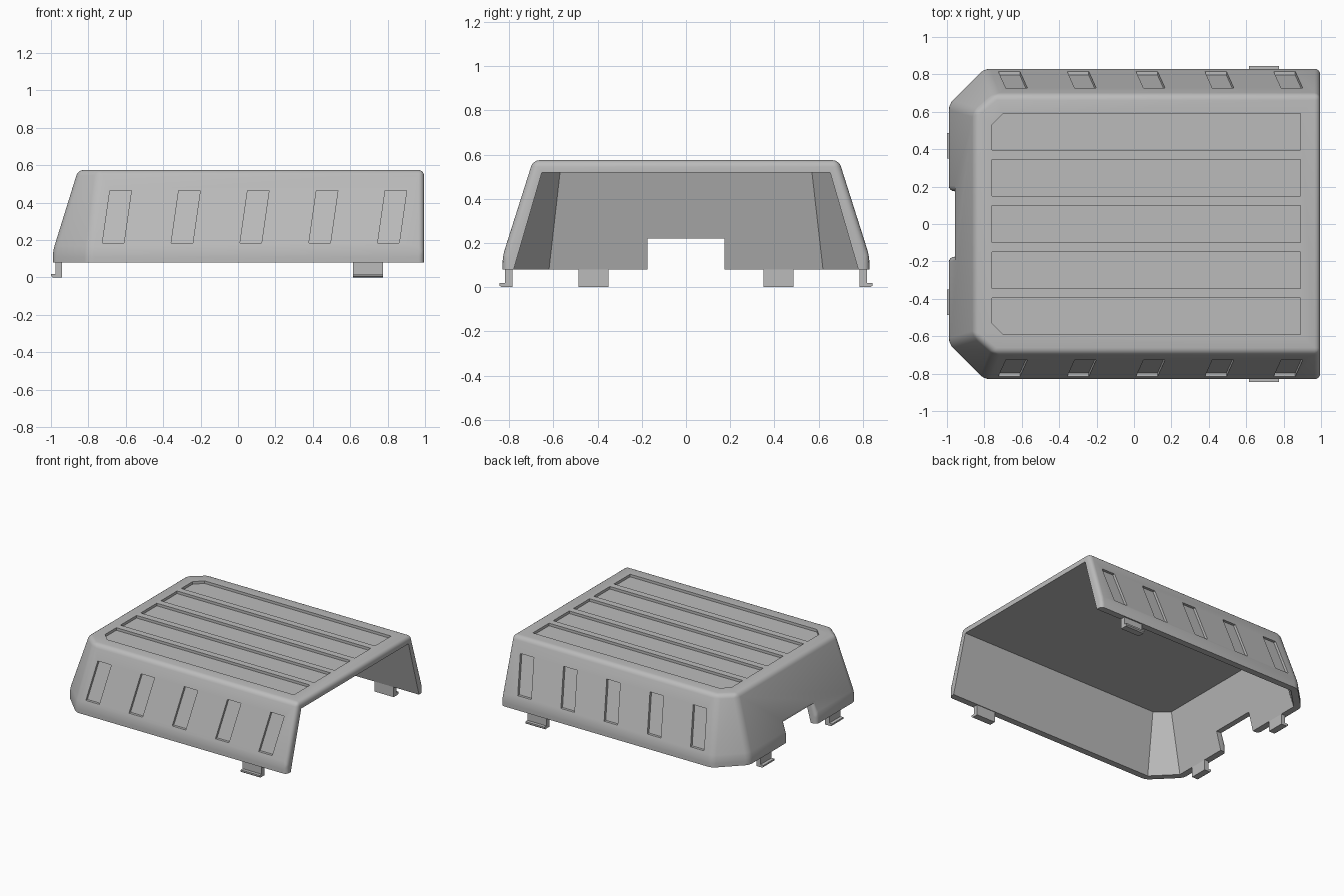
import bpy, bmesh, math
from mathutils import Vector

cube = bpy.data.objects.get("Cube")
if cube:
    bpy.data.objects.remove(cube)

grey = bpy.data.materials.new("plain grey")
grey.use_nodes = True
colour = (0.5, 0.5, 0.5, 1)
grey.diffuse_color = colour
grey.node_tree.nodes["Principled BSDF"].inputs["Base Color"].default_value = colour


def loft(bm, rings):
    """Closed solid through rings with equal point counts."""
    loops = [[bm.verts.new(p) for p in ring] for ring in rings]
    faces = [bm.faces.new(loops[0]), bm.faces.new(loops[-1])]
    n = len(loops[0])
    for a, b in zip(loops, loops[1:]):
        for i in range(n):
            j = (i + 1) % n
            faces.append(bm.faces.new((a[i], a[j], b[j], b[i])))
    bmesh.ops.recalc_face_normals(bm, faces=faces)


def make(name, solids):
    bm = bmesh.new()
    for rings in solids:
        loft(bm, rings)
    mesh = bpy.data.meshes.new(name)
    bm.to_mesh(mesh)
    bm.free()
    mesh.materials.append(grey)
    obj = bpy.data.objects.new(name, mesh)
    bpy.context.collection.objects.link(obj)
    return obj


def cut(obj, name, solids):
    """Subtract solids from obj and discard the cutter."""
    cutter = make(name, solids)
    mod = obj.modifiers.new(name, 'BOOLEAN')
    mod.operation, mod.solver, mod.object = 'DIFFERENCE', 'EXACT', cutter
    deps = bpy.context.evaluated_depsgraph_get()
    obj.data = bpy.data.meshes.new_from_object(obj.evaluated_get(deps))
    obj.modifiers.clear()
    bpy.data.objects.remove(cutter)


def outline(x_end, x_side, y_front, x_front, y_side, z):
    """Rectangle with two chamfered corners at the -x end."""
    half = [(x_end, y_side), (x_side, y_side), (x_front, y_front)]
    pts = half + [(x, -y) for x, y in reversed(half)]
    return [Vector((x, y, z)) for x, y in pts]


def prism(pts, z0, z1):
    return [[(x, y, z) for x, y in pts] for z in (z0, z1)]


def box(x0, x1, y0, y1, z0, z1):
    return prism([(x0, y0), (x1, y0), (x1, y1), (x0, y1)], z0, z1)


BASE, BAND, TOP = 0.08, 0.14, 0.575

# Outer body with the cable notch
cover = make("cover_shell", [[
    outline(0.995, -0.80, 0.64, -0.99, 0.83, BASE),
    outline(0.995, -0.80, 0.64, -0.99, 0.83, BAND),
    outline(0.995, -0.745, 0.60, -0.855, 0.692, TOP)]])
cut(cover, "notch_cutter", [box(-1.1, -0.7, -0.175, 0.175, 0, 0.22)])

# Round the outside edges, leaving the bottom rim sharp
bm = bmesh.new()
bm.from_mesh(cover.data)
bmesh.ops.dissolve_limit(bm, angle_limit=0.01, verts=bm.verts, edges=bm.edges)


def rounded(e):
    a, b = (v.co for v in e.verts)
    on_rim = max(a.z, b.z) < BASE + 0.01
    inside = max(a.x, b.x) > -0.72 and max(a.z, b.z) < 0.3 and max(abs(a.y), abs(b.y)) < 0.2
    along_notch = abs(a.x - b.x) > 0.1 and max(abs(a.y), abs(b.y)) < 0.2
    return e.is_convex and e.calc_face_angle(0) > 0.1 and not (on_rim or inside or along_notch)


bmesh.ops.bevel(bm, geom=[e for e in bm.edges if rounded(e)], offset=0.03,
                segments=4, profile=0.5, affect='EDGES', clamp_overlap=True)
bm.to_mesh(cover.data)
bm.free()

# Hollow interior, open below and at the +x end
low = outline(1.2, -0.78, 0.62, -0.94, 0.78, BASE)
high = outline(1.2, -0.72, 0.57, -0.82, 0.652, 0.52)
below = [a + (a - b) * 0.1 for a, b in zip(low, high)]
cut(cover, "cavity_cutter", [[below, high]])

# Long shallow panels on the top
panels = []
for i in range(-2, 3):
    y0, y1 = i * 0.2465 - 0.098, i * 0.2465 + 0.098
    c0, c1 = (0.06 if i == -2 else 0), (0.06 if i == 2 else 0)
    pts = [(0.89, y0), (0.89, y1), (-0.76 + c1, y1)]
    pts += [(-0.76, y1 - c1)] if c1 else []
    pts += [(-0.76, y0 + c0)]
    pts += [(-0.76 + c0, y0)] if c0 else []
    panels.append(prism(pts, TOP - 0.02, TOP + 0.05))
cut(cover, "panel_cutter", panels)


# Slanted recesses along both sides
def wall_y(z):
    return 0.83 - (z - BAND) * (0.83 - 0.692) / (TOP - BAND)


slots = []
for side in (-1, 1):
    for i in range(5):
        x = -0.628 + i * 0.368
        quad = [(x - 0.097, 0.185), (x + 0.018, 0.185), (x + 0.058, 0.465), (x - 0.057, 0.465)]
        slots.append([[(px, side * (wall_y(z) + d), z) for px, z in quad]
                      for d in (-0.02, 0.04)])
cut(cover, "slot_cutter", slots)


# Hooked clips under the rim: leg plus outward foot
def clip(name, place, width):
    profile = [(0, BASE + 0.01), (0, 0.0), (0.05, 0.0), (0.06, 0.008), (0.06, 0.02),
               (0.035, 0.02), (0.035, BASE + 0.01)]
    return make(name, [[[place(d, w, z) for d, z in profile] for w in (-width, width)]])


clips = []
for label, s in (("left", 1), ("right", -1)):
    y_side = "back" if s > 0 else "front"
    clips.append(clip(y_side + "_side_clip",
                      lambda d, w, z: (0.695 + w, s * (0.785 + d), z), 0.081))
    clips.append(clip(y_side + "_end_clip",
                      lambda d, w, z: (-0.94 - d, s * 0.418 + w, z), 0.068))

# Smooth the rounded edges only
for obj in [cover] + clips:
    bpy.ops.object.select_all(action='DESELECT')
    obj.select_set(True)
    bpy.context.view_layer.objects.active = obj
    bpy.ops.object.shade_smooth_by_angle(angle=math.radians(30))
